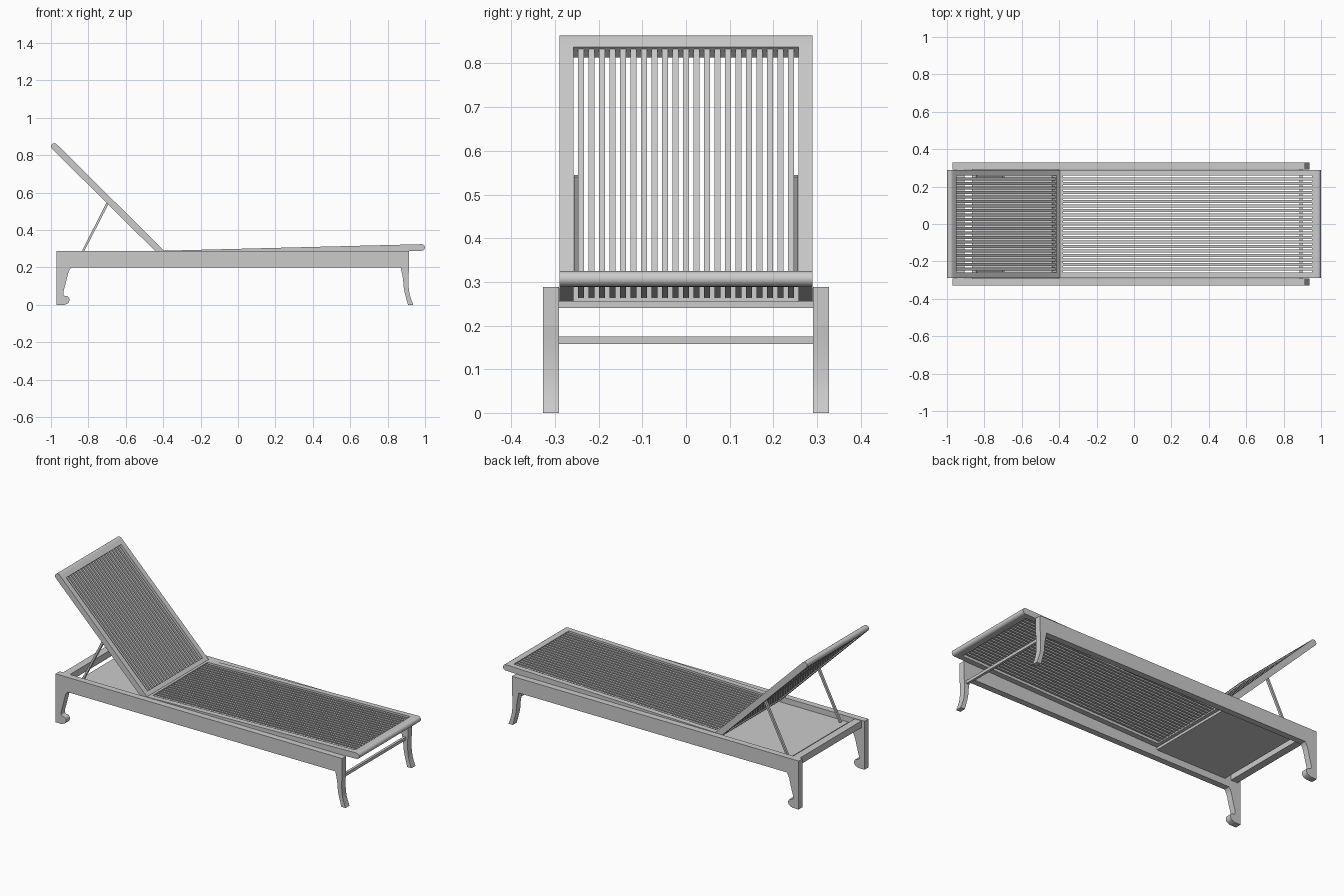
import bpy, bmesh, math
from mathutils import Vector

cube = bpy.data.objects.get("Cube")
if cube:
    bpy.data.objects.remove(cube, do_unlink=True)

grey = bpy.data.materials.new("light_grey")
grey.use_nodes = True
grey.diffuse_color = (0.6, 0.6, 0.6, 1)
grey.node_tree.nodes["Principled BSDF"].inputs["Base Color"].default_value = (0.6, 0.6, 0.6, 1)

IN, OUT = 0.291, 0.328      # inner and outer faces of the base rails
HALF = 0.0175               # half thickness of the slatted frames
STILE = 0.258               # inner edge of the slatted frames


def extrude(name, profile, spans, smooth=False):
    """Extrude an x-z profile along y, once for every (y0, y1) span."""
    bm = bmesh.new()
    for y0, y1 in spans:
        face = bm.faces.new([bm.verts.new((x, y0, z)) for x, z in profile])
        new = bmesh.ops.extrude_face_region(bm, geom=[face])["geom"]
        verts = [v for v in new if isinstance(v, bmesh.types.BMVert)]
        bmesh.ops.translate(bm, verts=verts, vec=(0, y1 - y0, 0))
    bmesh.ops.recalc_face_normals(bm, faces=bm.faces)
    mesh = bpy.data.meshes.new(name)
    bm.to_mesh(mesh)
    bm.free()
    mesh.materials.append(grey)
    obj = bpy.data.objects.new(name, mesh)
    bpy.context.collection.objects.link(obj)
    if smooth:
        bpy.ops.object.select_all(action='DESELECT')
        obj.select_set(True)
        bpy.context.view_layer.objects.active = obj
        bpy.ops.object.shade_smooth_by_angle(angle=math.radians(35))
    return obj


def box(x0, x1, z0, z1):
    return [(x0, z0), (x1, z0), (x1, z1), (x0, z1)]


def curve(points, steps=4):
    """Smooth an open run of points with a Catmull-Rom spline."""
    p = [Vector(q) for q in points]
    p = [p[0]] + p + [p[-1]]
    out = []
    for a, b, c, d in zip(p, p[1:], p[2:], p[3:]):
        for i in range(steps):
            t = i / steps
            out.append(0.5 * (2 * b + (c - a) * t + (2 * a - 5 * b + 4 * c - d) * t * t
                              + (3 * b - a - 3 * c + d) * t ** 3))
    return [tuple(q) for q in out] + [points[-1]]


def slatted_frame(name, start, end, count=21):
    """Tilted frame with a rounded far bar, two stiles and lengthwise slats."""
    start, end = Vector(start), Vector(end)
    length = (end - start).length
    u = (end - start) / length
    n = Vector((-u.y, u.x))

    def place(pts):
        return [tuple(start + u * a + n * b) for a, b in pts]

    inner = length - 0.03
    nose = [(length + HALF * math.cos(t), HALF * math.sin(t))
            for t in (math.pi * (i / 12 - 0.5) for i in range(13))]
    extrude(name + "_end_bar", place([(inner, HALF), (inner, -HALF)] + nose),
            [(-0.29, 0.29)], smooth=True)
    extrude(name + "_stiles", place(box(0, inner, -HALF, HALF)),
            [(-0.29, -STILE), (STILE, 0.29)])
    extrude(name + "_hinge_bar", place(box(0, 0.025, -HALF, HALF)), [(-STILE, STILE)])
    pitch = 2 * STILE / (count + 0.45)
    centres = [(i - (count - 1) / 2) * pitch for i in range(count)]
    extrude(name + "_slats", place(box(0.025, inner, -0.01, 0.012)),
            [(y - pitch * 0.28, y + pitch * 0.28) for y in centres])


# Seat and reclined backrest
slatted_frame("seat", (-0.405, 0.272), (0.982, 0.307))
slatted_frame("backrest", (-0.408, 0.278), (-0.982, 0.847))

# Leg outlines: scrolled rear foot, outswept front foot
rear_leg = [(-0.97, 0.2), (-0.97, 0)] + curve(
    [(-0.93, 0), (-0.908, 0.01), (-0.901, 0.028), (-0.909, 0.045), (-0.928, 0.049),
     (-0.934, 0.066), (-0.92, 0.12), (-0.906, 0.175), (-0.892, 0.2)])
front_leg = curve([(0.87, 0.2), (0.882, 0.14), (0.888, 0.08), (0.909, 0)]) + curve(
    [(0.937, 0), (0.917, 0.06), (0.911, 0.13), (0.915, 0.2)])

# Base rails, legs and backrest struts on both sides
for side, s in (("left", 1), ("right", -1)):
    span = [tuple(sorted((s * IN, s * OUT)))]
    extrude(side + "_rail", box(-0.97, 0.915, 0.2, 0.288), span)
    extrude(side + "_rear_leg", rear_leg, span, smooth=True)
    extrude(side + "_front_leg", front_leg, span, smooth=True)
    extrude(side + "_strut", [(-0.846, 0.265), (-0.834, 0.265), (-0.692, 0.54), (-0.704, 0.545)],
            [(s * 0.25 - 0.007, s * 0.25 + 0.007)])

# Cross pieces between the rails
extrude("rear_crossbar", box(-0.95, -0.905, 0.245, 0.285), [(-IN, IN)])
extrude("storage_panel", box(-0.865, -0.4, 0.24, 0.255), [(-IN, IN)])
extrude("front_stretcher", box(0.885, 0.9, 0.158, 0.175), [(-IN, IN)])
